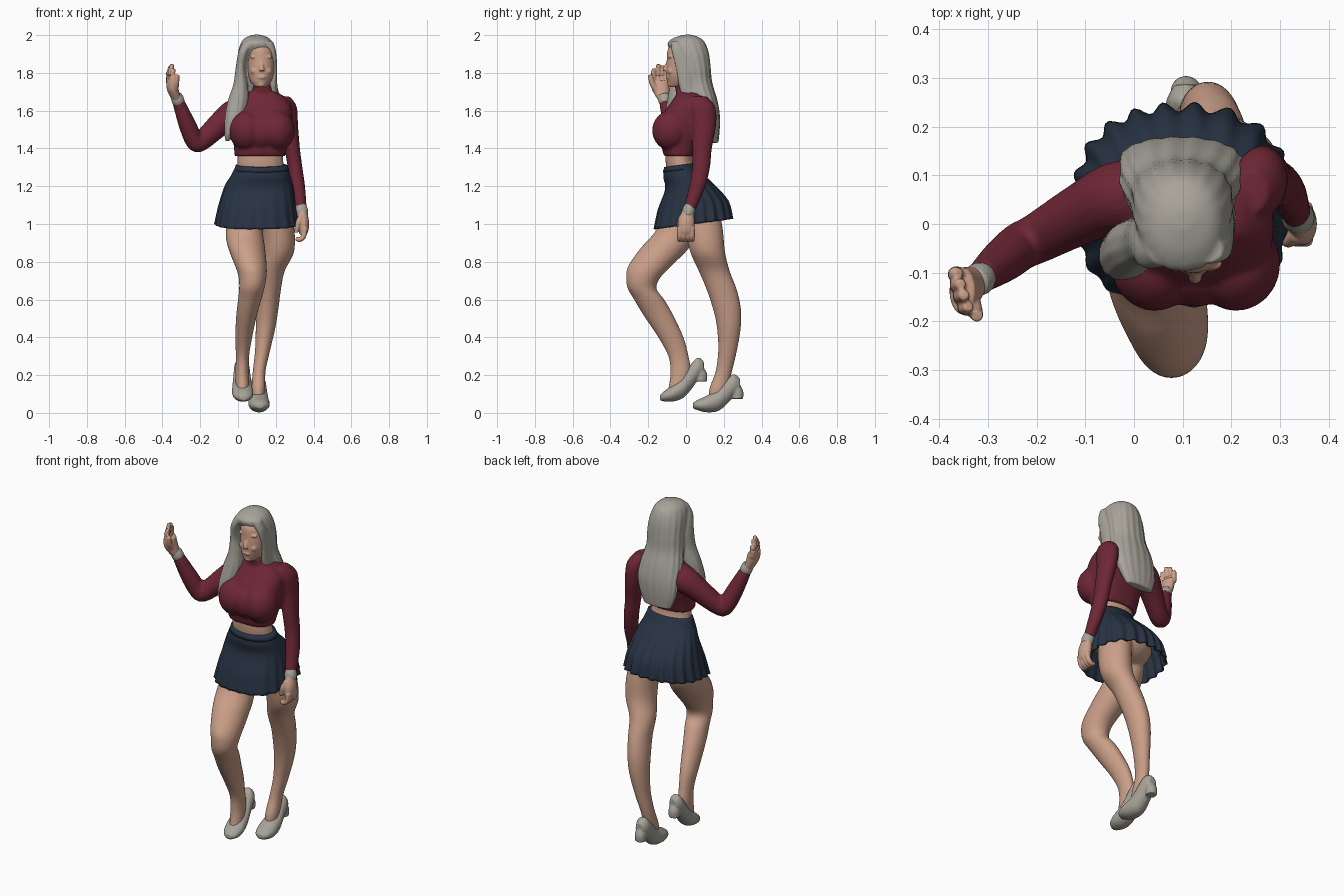
import bpy, bmesh, math
from mathutils import Vector, Matrix


def material(name, rgb):
    m = bpy.data.materials.new(name)
    m.diffuse_color = (*rgb, 1)
    return m


SKIN = material("skin", (0.60, 0.35, 0.25))
GREY = material("warm grey", (0.39, 0.37, 0.325))
RED = material("burgundy", (0.155, 0.02, 0.036))
NAVY = material("navy", (0.02, 0.032, 0.055))


def spline(secs, n):
    """Catmull-Rom through the cross-sections (x, y, z, radius u, radius v)."""
    out = []
    for i in range(len(secs) - 1):
        p = [secs[max(i - 1, 0)], secs[i], secs[i + 1], secs[min(i + 2, len(secs) - 1)]]
        for k in range(n):
            t = k / n
            out.append([0.5 * (2 * b + (c - a) * t + (2 * a - 5 * b + 4 * c - d) * t * t
                               + (3 * b - a - 3 * c + d) * t ** 3) for a, b, c, d in zip(*p)])
    return out + [list(secs[-1])]


def boxy(a, p):
    """Radius scale that squares an ellipse off."""
    return (abs(math.cos(a)) ** p + abs(math.sin(a)) ** p) ** (-1 / p)


def loft(bm, secs, plane="XY", sides=32, n=5, ripple=None, tilt=0.0, caps=True):
    """Skin elliptical rings; plane XY, XZ, or TUBE (rings square to the path)."""
    rows = spline(secs, n)
    rings = []
    for i, (x, y, z, ru, rv) in enumerate(rows):
        c = Vector((x, y, z))
        if plane == "TUBE":
            d = Vector(rows[min(i + 1, len(rows) - 1)][:3]) - Vector(rows[max(i - 1, 0)][:3])
            q = d.to_track_quat('Z', 'Y')
            u, v = q @ Vector((1, 0, 0)), q @ Vector((0, 1, 0))
        else:
            u, v = Vector((1, 0, 0)), Vector((0, 1, tilt) if plane == "XY" else (0, 0, 1))
        ring = []
        for k in range(sides):
            a = 2 * math.pi * k / sides
            s = ripple(i / (len(rows) - 1), a) if ripple else 1
            ring.append(bm.verts.new(c + u * ru * s * math.cos(a) + v * rv * s * math.sin(a)))
        rings.append(ring)
    for r0, r1 in zip(rings, rings[1:]):
        for k in range(sides):
            j = (k + 1) % sides
            bm.faces.new((r0[k], r0[j], r1[j], r1[k]))
    if caps:
        bm.faces.new(rings[0][::-1])
        bm.faces.new(rings[-1])


def tube(bm, pts, sides=16):
    loft(bm, [(x, y, z, r, r) for x, y, z, r in pts], "TUBE", sides)


def ball(bm, c, r):
    bmesh.ops.create_uvsphere(bm, u_segments=24, v_segments=16, radius=1,
                              matrix=Matrix.Translation(c) @ Matrix.Diagonal((*r, 1)))


def finish(bm, name, mat, voxel=0, smooth=4):
    bmesh.ops.recalc_face_normals(bm, faces=bm.faces[:])
    for f in bm.faces:
        f.smooth = True
    me = bpy.data.meshes.new(name)
    bm.to_mesh(me)
    bm.free()
    me.materials.append(mat)
    ob = bpy.data.objects.new(name, me)
    bpy.context.collection.objects.link(ob)
    if voxel:  # fuse the overlapping volumes
        m = ob.modifiers.new("fuse", 'REMESH')
        m.mode, m.voxel_size, m.use_smooth_shade = 'VOXEL', voxel, True
        m = ob.modifiers.new("soften", 'SMOOTH')
        m.factor, m.iterations = 0.5, smooth
    return ob


# legs, hips and midriff
bm = bmesh.new()
loft(bm, [(.05, 0, 1.12, .085, .1), (.033, -.045, .97, .098, .112), (.045, -.11, .875, .098, .128),
          (.068, -.19, .78, .084, .115), (.077, -.225, .72, .074, .092), (.073, -.233, .66, .067, .076),
          (.062, -.195, .6, .062, .08), (.046, -.148, .52, .055, .079), (.03, -.08, .4, .045, .067),
          (.024, -.04, .3, .035, .054), (.022, -.028, .22, .036, .055), (.024, -.04, .15, .036, .05),
          (.025, -.06, .11, .03, .04)])
loft(bm, [(.19, .07, 1.12, .085, .1), (.214, .095, .97, .085, .1), (.213, .115, .85, .083, .092),
          (.178, .15, .75, .069, .082), (.167, .19, .65, .06, .08), (.156, .217, .55, .058, .074),
          (.146, .227, .45, .052, .063), (.13, .22, .33, .04, .05), (.112, .2, .22, .034, .044),
          (.108, .172, .13, .036, .048), (.108, .16, .07, .03, .04)])
ball(bm, (.11, .045, 1.09), (.165, .13, .1))
loft(bm, [(.12, 0, 1.1, .15, .12), (.12, -.01, 1.24, .13, .09), (.118, -.033, 1.33, .122, .075),
          (.118, -.033, 1.42, .12, .075)])
finish(bm, "legs_and_midriff", SKIN, .008)

# cropped sweater: torso, bust, collar, sleeves
bm = bmesh.new()
loft(bm, [(.116, -.034, 1.36, .134, .084), (.12, -.03, 1.42, .143, .1), (.125, -.017, 1.5, .157, .12),
          (.13, 0, 1.58, .157, .122), (.13, .02, 1.64, .145, .102), (.13, .022, 1.685, .1, .075),
          (.13, .002, 1.705, .056, .057), (.128, -.01, 1.735, .05, .05)],
     ripple=lambda t, a: boxy(a, 2.5))
for x in (.043, .21):
    ball(bm, (x, -.082, 1.495), (.091, .097, .105))
ball(bm, (.126, -.08, 1.49), (.1, .09, .1))
loft(bm, [(.24, .065, 1.675, .035, .045), (.258, .085, 1.62, .053, .07), (.27, .095, 1.52, .048, .064),
          (.287, .085, 1.4, .041, .052), (.302, .08, 1.3, .039, .047), (.318, .06, 1.2, .037, .043),
          (.335, .02, 1.08, .029, .033)])
tube(bm, [(.05, .06, 1.61, .075), (-.03, .055, 1.58, .075), (-.1, .025, 1.525, .064), (-.2, -.03, 1.435, .052),
          (-.232, -.045, 1.445, .05), (-.27, -.075, 1.53, .046), (-.315, -.11, 1.645, .033)])
finish(bm, "sweater", RED, .008)

# grey cuffs
bm = bmesh.new()
tube(bm, [(.332, .024, 1.1, .028), (.337, .014, 1.07, .034), (.341, .01, 1.045, .03)])
tube(bm, [(-.31, -.107, 1.63, .028), (-.318, -.113, 1.655, .034), (-.328, -.12, 1.68, .03)])
finish(bm, "cuffs", GREY)

# hands
bm = bmesh.new()
loft(bm, [(.338, .012, 1.08, .024, .028), (.345, .002, 1.02, .03, .043), (.347, 0, .97, .027, .043),
          (.345, 0, .945, .02, .038)])
for k in range(4):
    y = -.033 + .022 * k
    tube(bm, [(.355, y, .98, .014), (.347, y, .935, .014), (.325, y, .917, .013), (.306, y, .925, .01)])
tube(bm, [(.335, -.02, 1.04, .017), (.318, -.034, 1.0, .015), (.308, -.03, .955, .011)])
loft(bm, [(-.322, -.115, 1.65, .026, .028), (-.345, -.134, 1.71, .031, .046), (-.353, -.138, 1.76, .026, .048)])
for k, (x, top) in enumerate(((-.338, 1.822), (-.347, 1.846), (-.354, 1.838), (-.358, 1.81))):
    y = -.172 + .023 * k
    tube(bm, [(x - .005, y, 1.74, .016), (x - .01, y, 1.79, .0155), (x - .002, y + .003, top, .011)])
tube(bm, [(-.335, -.15, 1.7, .018), (-.327, -.178, 1.745, .016), (-.322, -.19, 1.79, .012)])
finish(bm, "hands", SKIN, .004, 3)

# head and neck with nose, lips, brow and chin
bm = bmesh.new()
loft(bm, [(.12, -.055, 1.726, .03, .036), (.12, -.035, 1.755, .054, .064), (.123, -.025, 1.8, .069, .08),
          (.123, -.015, 1.87, .074, .087), (.118, -.005, 1.93, .07, .089), (.11, .0, 1.975, .035, .045)])
loft(bm, [(.13, 0, 1.68, .045, .045), (.127, -.005, 1.74, .043, .043), (.122, 0, 1.82, .045, .045)])
tube(bm, [(.124, -.092, 1.86, .009), (.125, -.106, 1.83, .012), (.126, -.111, 1.81, .014)])
ball(bm, (.124, -.094, 1.777), (.026, .014, .012))
ball(bm, (.122, -.082, 1.74), (.022, .016, .016))
for x in (.09, .156):
    ball(bm, (x, -.082, 1.885), (.026, .014, .01))
    ball(bm, (x, -.078, 1.81), (.024, .02, .022))
finish(bm, "head", SKIN, .004, 3)

# long hair, with strands, a front lock and a swept side
bm = bmesh.new()
loft(bm, [(.1, .01, 2.002, .02, .02), (.1, .005, 1.985, .062, .07), (.1, .003, 1.955, .086, .1),
          (.1, .025, 1.9, .1, .096), (.099, .045, 1.83, .104, .085), (.096, .058, 1.75, .107, .08),
          (.097, .09, 1.66, .125, .074), (.097, .12, 1.58, .128, .058), (.09, .135, 1.5, .115, .043),
          (.085, .145, 1.43, .085, .026)],
     sides=96, ripple=lambda t, a: boxy(a, 2.2) + .025 * min(1, t * 2) * math.cos(17 * a + 3 * t))
loft(bm, [(.065, -.05, 1.965, .038, .035), (.03, -.052, 1.91, .028, .04), (.014, -.035, 1.83, .026, .045),
          (.013, -.035, 1.74, .038, .05), (.0, -.045, 1.65, .055, .055), (-.02, -.06, 1.56, .05, .055),
          (-.045, -.065, 1.48, .027, .042), (-.055, -.065, 1.44, .012, .02)],
     sides=64, ripple=lambda t, a: 1 + .04 * t * math.cos(11 * a))
loft(bm, [(.145, -.055, 1.968, .04, .028), (.184, -.04, 1.91, .018, .035), (.195, -.01, 1.82, .012, .042),
          (.188, .0, 1.74, .02, .04), (.18, .02, 1.67, .03, .04)])
finish(bm, "hair", GREY, .006, 2)


# pleated skirt
def pleat(t, a):
    back = .65 + .35 * math.sin(a)
    w = math.cos(22 * a + .8 * math.sin(3 * a))
    return boxy(a, 2 + .5 * t) + .05 * back * t * t * w + .006 * t * math.sin(5 * a)


bm = bmesh.new()
loft(bm, [(.125, -.033, 1.305, .138, .083), (.12, -.02, 1.26, .155, .1), (.11, .015, 1.2, .18, .126),
          (.103, .035, 1.1, .203, .184), (.1, .035, 1.0, .22, .205)],
     sides=176, ripple=pleat, tilt=.13, caps=False)
sk = finish(bm, "skirt", NAVY)
so = sk.modifiers.new("cloth", 'SOLIDIFY')
so.thickness, so.offset = .008, -1

# waistband
bm = bmesh.new()
loft(bm, [(.125, -.033, 1.285, .145, .09), (.125, -.033, 1.312, .137, .082)], tilt=.13, n=2, sides=48)
finish(bm, "waistband", NAVY)

# block-heeled shoes: the left one is the right one moved, stretched and pitched
UPPER = [(.03, -.137, .08, .018, .014), (.029, -.115, .088, .043, .027), (.025, -.07, .104, .056, .044),
         (.022, -.015, .137, .052, .058), (.021, .03, .195, .045, .068), (.02, .065, .235, .04, .058),
         (.02, .094, .238, .024, .036)]
HEEL = [(.02, .06, .24, .03, .034), (.02, .08, .205, .032, .032), (.02, .08, .166, .03, .031)]


def left(s):
    x, y, z, u, v = s
    return (x + .087, .185 + 1.08 * y, z - .042 - .23 * (y + .135), u, v)


for name, move in (("right_shoe", lambda s: s), ("left_shoe", left)):
    bm = bmesh.new()
    loft(bm, [move(s) for s in UPPER], "XZ")
    loft(bm, [move(s) for s in HEEL], n=3)
    finish(bm, name, GREY, .005, 2)
